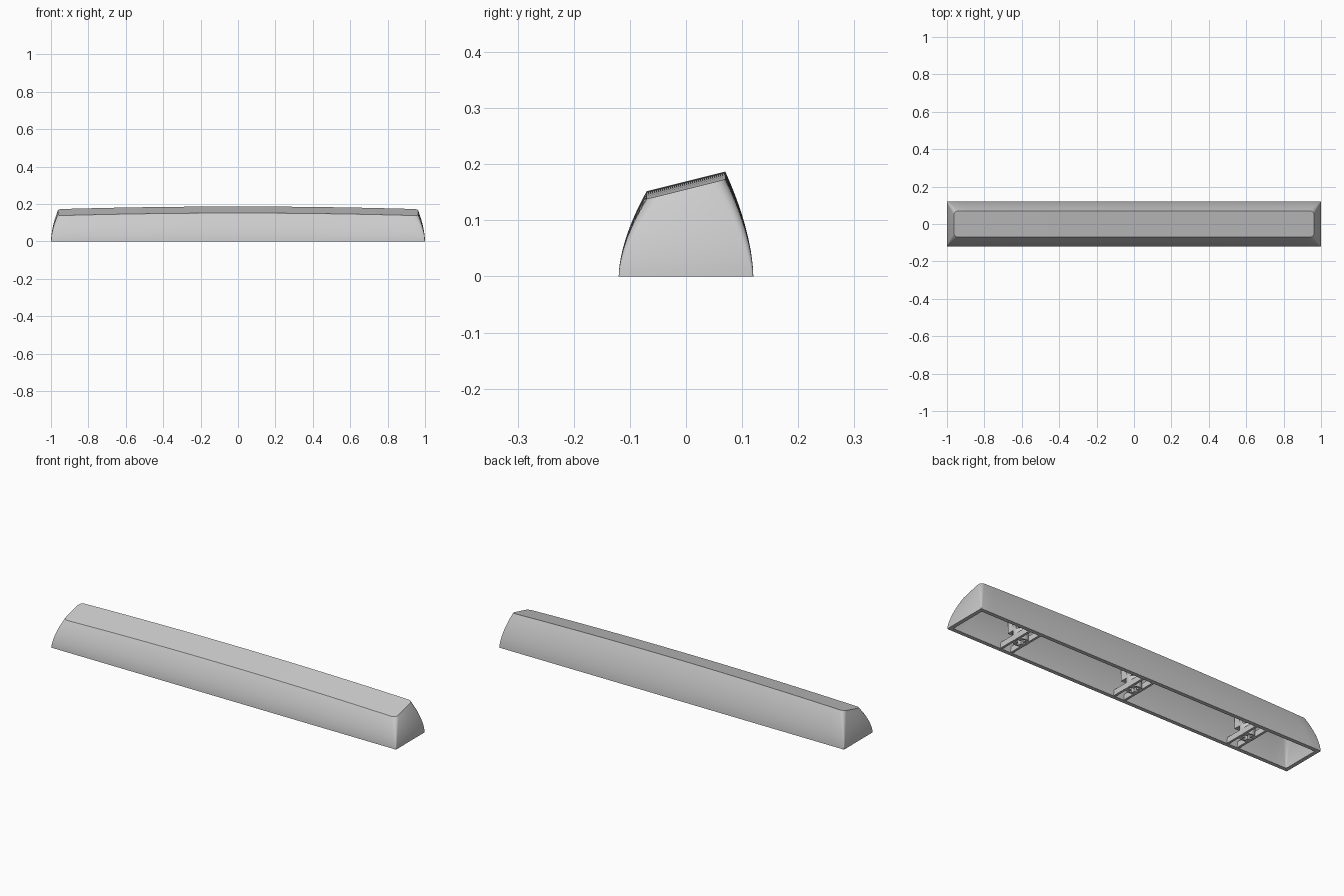
import bpy, bmesh, math

if "Cube" in bpy.data.objects:
    bpy.data.objects.remove(bpy.data.objects["Cube"], do_unlink=True)

# Single plastic colour
plastic = bpy.data.materials.new("grey_plastic")
plastic.use_nodes = True
COLOUR = (0.6, 0.6, 0.6, 1)
plastic.diffuse_color = COLOUR
plastic.node_tree.nodes["Principled BSDF"].inputs["Base Color"].default_value = COLOUR

WALL = 0.02
STEMS = {"left": 0.667, "centre": 0.0, "right": -0.667}


def finish(name, bm, smooth=False):
    bmesh.ops.recalc_face_normals(bm, faces=bm.faces)
    mesh = bpy.data.meshes.new(name)
    bm.to_mesh(mesh)
    bm.free()
    mesh.materials.append(plastic)
    obj = bpy.data.objects.new(name, mesh)
    bpy.context.collection.objects.link(obj)
    if smooth:
        bpy.ops.object.select_all(action='DESELECT')
        obj.select_set(True)
        bpy.context.view_layer.objects.active = obj
        bpy.ops.object.shade_smooth_by_angle(angle=math.radians(30))
    return obj


def top_z(x, y):
    """Sloped top surface, gently crowned along its length."""
    return 0.1695 + 0.25 * y - 0.014 * (x / 0.963) ** 2


def half_outline(t, inset):
    """Front half of a rounded rectangle at height fraction t."""
    taper = t ** 1.7
    hx = 1 - 0.037 * taper - inset
    hy = 0.12 - 0.05 * taper - inset
    r = 0.003 + 0.02 * t
    arc = [(-hx + r - r * math.cos(a), -hy + r - r * math.sin(a))
           for a in (math.pi / 2 * i / 5 for i in range(6))]
    n = 32
    straight = [((-1 + 2 * i / n) * (hx - r), -hy) for i in range(1, n)]
    return arc + straight + [(-x, y) for x, y in reversed(arc)]


def ring(bm, t, inset):
    """Closed ring: front half then back half."""
    half, top = half_outline(t, inset), half_outline(1, inset)
    verts = []
    for side in (1, -1):
        row = [bm.verts.new((x, side * y, t * (top_z(tx, side * ty) - inset)))
               for (x, y), (tx, ty) in zip(half, top)]
        verts += row if side == 1 else row[::-1]
    return verts


def bridge(bm, a, b):
    for i in range(len(a)):
        j = (i + 1) % len(a)
        bm.faces.new((a[i], a[j], b[j], b[i]))


def cap(bm, loop):
    last = len(loop) - 1
    for i in range(len(loop) // 2 - 1):
        bm.faces.new((loop[i], loop[i + 1], loop[last - i - 1], loop[last - i]))


# Hollow cap: outer skin, rim and inner skin
bm = bmesh.new()
STEPS = 12
outer = [ring(bm, i / STEPS, 0) for i in range(STEPS + 1)]
inner = [ring(bm, i / STEPS, WALL) for i in range(STEPS + 1)]
for skin in (outer, inner):
    for low, high in zip(skin, skin[1:]):
        bridge(bm, low, high)
    cap(bm, skin[-1])
bridge(bm, outer[0], inner[0])
finish("hollow_cap", bm, smooth=True)


def box(name, centre, size, to_ceiling=False):
    bm = bmesh.new()
    bmesh.ops.create_cube(bm, size=1)
    for v in bm.verts:
        high = v.co.z > 0
        for k in range(3):
            v.co[k] = centre[k] + v.co[k] * size[k]
        if to_ceiling and high:
            v.co.z = top_z(v.co.x, v.co.y) - WALL / 2
    return finish(name, bm)


def gusset(name, x0):
    """Thin web under the ceiling with concave curved ends."""
    bm = bmesh.new()
    side = []
    for i in range(9):
        a = math.pi / 2 * i / 8
        side.append((0.034 + 0.11 * (1 - math.cos(a)), 0.05 + 0.095 * math.sin(a)))
    outline = side + [(-x, z) for x, z in reversed(side)]
    face = bm.faces.new([bm.verts.new((x0 + x, -0.01, z)) for x, z in outline])
    moved = bmesh.ops.extrude_face_region(bm, geom=[face])["geom"]
    bmesh.ops.translate(bm, vec=(0, 0.02, 0),
                        verts=[v for v in moved if isinstance(v, bmesh.types.BMVert)])
    finish(name, bm)


def socket(name, x0):
    """Round post with a cross-shaped slot in its underside."""
    bm = bmesh.new()
    bmesh.ops.create_cone(bm, cap_ends=True, segments=32, radius1=0.036,
                          radius2=0.036, depth=0.06)
    bmesh.ops.translate(bm, verts=bm.verts, vec=(x0, 0, 0.03))
    post = finish(name, bm, smooth=True)
    for axis, size in (("x", (0.054, 0.016, 0.1)), ("y", (0.016, 0.054, 0.1))):
        cutter = box(f"{name}_slot_cutter_{axis}", (x0, 0, 0), size)
        cutter.hide_render = True
        cutter.hide_set(True)
        cut = post.modifiers.new("slot", 'BOOLEAN')
        cut.operation = 'DIFFERENCE'
        cut.object = cutter
        bpy.context.view_layer.update()
        bpy.context.view_layer.objects.active = post
        bpy.ops.object.modifier_apply(modifier=cut.name)
        bpy.data.objects.remove(cutter, do_unlink=True)


# Mounting stems with cross ribs
for label, x0 in STEMS.items():
    socket(f"{label}_socket", x0)
    box(f"{label}_stem_column", (x0, 0, 0.085), (0.068, 0.1, 0.06), to_ceiling=True)
    gusset(f"{label}_gusset", x0)
    for side, dx in (("outer", 0.03), ("inner", -0.03)):
        box(f"{label}_{side}_rib", (x0 + dx, 0, 0.0155), (0.012, 0.22, 0.029))
